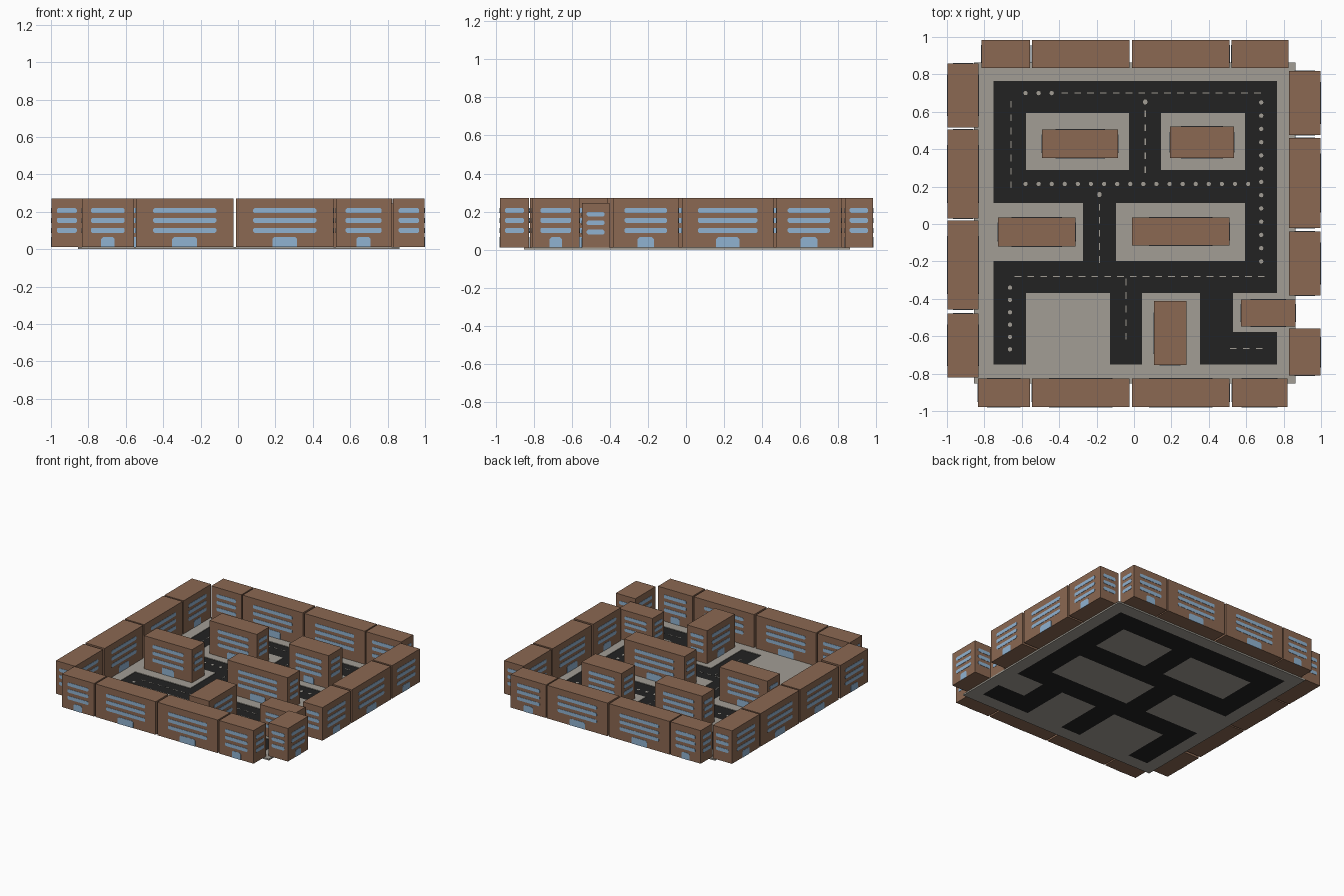
import bpy, bmesh, math

if "Cube" in bpy.data.objects:
    bpy.data.objects.remove(bpy.data.objects["Cube"])


def mat(name, rgb):
    m = bpy.data.materials.new(name)
    m.diffuse_color = (*rgb, 1)
    m.use_nodes = True
    m.node_tree.nodes["Principled BSDF"].inputs["Base Color"].default_value = m.diffuse_color
    return m


BRICK = mat("brown brick", (0.26, 0.14, 0.085))
GLASS = mat("blue glass", (0.28, 0.45, 0.64))
PAVING = mat("grey paving", (0.36, 0.34, 0.30))
ASPHALT = mat("black asphalt", (0.016, 0.016, 0.016))


def finish(bm, name, *mats):
    bmesh.ops.recalc_face_normals(bm, faces=bm.faces)
    me = bpy.data.meshes.new(name)
    bm.to_mesh(me)
    bm.free()
    for m in mats:
        me.materials.append(m)
    ob = bpy.data.objects.new(name, me)
    bpy.context.collection.objects.link(ob)
    return ob


def prism(bm, pts, offset, index=0):
    """Extrude a closed outline of 3D points along an offset vector."""
    a = [bm.verts.new(p) for p in pts]
    b = [bm.verts.new([c + d for c, d in zip(p, offset)]) for p in pts]
    n = len(pts)
    faces = [bm.faces.new(a), bm.faces.new(b)]
    faces += [bm.faces.new((a[i], a[(i + 1) % n], b[(i + 1) % n], b[i])) for i in range(n)]
    for f in faces:
        f.material_index = index


def box(bm, x0, x1, y0, y1, z0, z1):
    prism(bm, [(x0, y0, z0), (x1, y0, z0), (x1, y1, z0), (x0, y1, z0)], (0, 0, z1 - z0))


def building(name, x0, x1, y0, y1, z0=0.012, z1=0.27):
    """Block with three window bands on each wall and a door on the long walls."""
    bm = bmesh.new()
    box(bm, x0, x1, y0, y1, z0, z1)
    cx, cy, lx, ly = (x0 + x1) / 2, (y0 + y1) / 2, x1 - x0, y1 - y0
    h = z1 - z0
    t = 0.002
    for along_x in (True, False):
        w = lx if along_x else ly
        long_wall = (w == max(lx, ly))
        outlines = []
        for k in (0.345, 0.55, 0.75):
            a, b, c = 0.325 * w, 0.052 * h, 0.007
            z = z0 + k * h
            outlines.append([(-a, z - b + c), (-a + c, z - b), (a - c, z - b), (a, z - b + c),
                             (a, z + b - c), (a - c, z + b), (-a + c, z + b), (-a, z + b - c)])
        if long_wall:
            a, c, zt = 0.128 * w, 0.01, z0 + 0.205 * h
            outlines.append([(-a, z0), (a, z0), (a, zt - c), (a - c, zt), (-a + c, zt), (-a, zt - c)])
        for s in (-1, 1):
            for o in outlines:
                if along_x:
                    prism(bm, [(cx + u, cy + s * ly / 2, z) for u, z in o], (0, s * t, 0), 1)
                else:
                    prism(bm, [(cx + s * lx / 2, cy + u, z) for u, z in o], (s * t, 0, 0), 1)
    return finish(bm, name, BRICK, GLASS)


# Ground: a grid of cells split into sunken road and raised pavement
roads = [(-.75, .765, .594, .765), (-.75, -.578, .112, .765), (-.027, .145, .289, .594),
         (.594, .765, -.37, .765), (-.75, .765, .112, .289), (-.273, -.096, -.198, .112),
         (-.75, .765, -.37, -.198), (-.75, -.578, -.75, -.37), (-.128, .043, -.75, -.37),
         (.353, .53, -.75, -.37), (.353, .765, -.75, -.578)]
xs = sorted({v for r in roads for v in r[:2]} | {-.855, .863})
ys = sorted({v for r in roads for v in r[2:]} | {-.852, .863})


def ground(name, want_road, height, material):
    bm = bmesh.new()
    for xa, xb in zip(xs, xs[1:]):
        for ya, yb in zip(ys, ys[1:]):
            mx, my = (xa + xb) / 2, (ya + yb) / 2
            on_road = any(r[0] < mx < r[1] and r[2] < my < r[3] for r in roads)
            if on_road == want_road:
                bm.faces.new([bm.verts.new(p) for p in
                              ((xa, ya, 0), (xb, ya, 0), (xb, yb, 0), (xa, yb, 0))])
    bmesh.ops.remove_doubles(bm, verts=bm.verts, dist=1e-4)
    ext = bmesh.ops.extrude_face_region(bm, geom=bm.faces[:], use_keep_orig=True)
    bmesh.ops.translate(bm, vec=(0, 0, height),
                        verts=[g for g in ext["geom"] if isinstance(g, bmesh.types.BMVert)])
    finish(bm, name, material)


ground("road", True, 0.008, ASPHALT)
ground("pavement", False, 0.012, PAVING)

# Lane markings: thin dashes, and rounder studs on some lanes
bm = bmesh.new()


def lane(x0, y0, x1, y1, studs=False):
    length = math.hypot(x1 - x0, y1 - y0)
    n = max(1, round(length / 0.07))
    dx, dy = (x1 - x0) / length, (y1 - y0) / length
    for i in range(n + 1):
        x, y = x0 + (x1 - x0) * i / n, y0 + (y1 - y0) * i / n
        if studs:
            pts = [(x + .012 * math.cos(k * math.pi / 4), y + .012 * math.sin(k * math.pi / 4), .008)
                   for k in range(8)]
        else:
            pts = [(x + dx * u - dy * v, y + dy * u + dx * v, .008)
                   for u, v in ((-.018, -.003), (.018, -.003), (.018, .003), (-.018, .003))]
        prism(bm, pts, (0, 0, .002))


lane(-.58, .70, -.44, .70, True)
lane(-.37, .70, .66, .70)
lane(-.657, .64, -.657, .21)
lane(.06, .59, .06, .29)
lane(.06, .655, .06, .65, True)
lane(.68, .65, .68, -.20, True)
lane(-.58, .214, .61, .214, True)
lane(-.185, .16, -.185, .155, True)
lane(-.185, .09, -.185, -.19)
lane(-.62, -.28, .68, -.28)
lane(-.663, -.34, -.663, -.67, True)
lane(-.043, -.31, -.043, -.60)
lane(.53, -.665, .67, -.665)
finish(bm, "lane_markings", PAVING)

# Ring of buildings around the edge
for i, (a, b) in enumerate([(-.815, -.555), (-.545, -.025), (-.01, .51), (.52, .825)]):
    building(f"back_building_{i + 1}", a, b, .835, .983)
for i, (a, b) in enumerate([(-.835, -.557), (-.545, -.025), (-.01, .51), (.523, .82)]):
    building(f"front_building_{i + 1}", a, b, -.979, -.825)
for i, (a, b) in enumerate([(.517, .858), (.03, .505), (-.457, .018), (-.82, -.478)]):
    building(f"left_building_{i + 1}", -.998, -.832, a, b)
for i, (a, b) in enumerate([(.475, .818), (-.022, .46), (-.383, -.04), (-.81, -.56)]):
    building(f"right_building_{i + 1}", .83, .998, a, b)

# Buildings on the inner blocks
for i, r in enumerate([(-.492, -.085, .353, .505), (.192, .535, .353, .522),
                       (-.727, -.313, -.12, .035), (-.01, .51, -.115, .035),
                       (.107, .28, -.755, -.413)]):
    building(f"inner_building_{i + 1}", *r)
building("small_corner_building", .572, .863, -.548, -.403, .012, .245)
